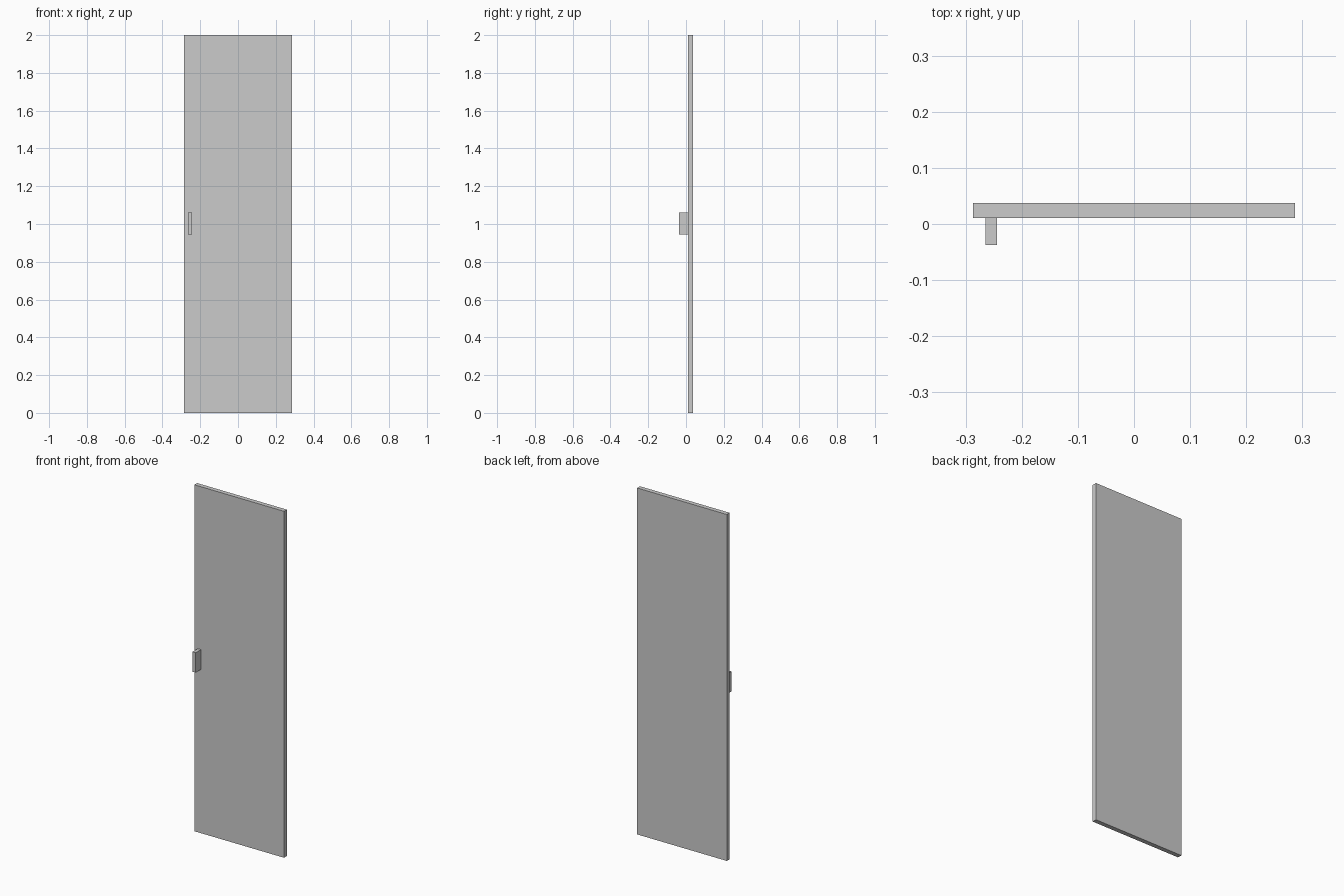
import bpy

if "Cube" in bpy.data.objects:
    bpy.data.objects.remove(bpy.data.objects["Cube"])


def box(name, x, y, z):
    """Flat-faced box spanning the given (min, max) ranges."""
    spans = (x, y, z)
    bpy.ops.mesh.primitive_cube_add(size=1, location=[(a + b) / 2 for a, b in spans])
    obj = bpy.context.object
    obj.name = name
    obj.scale = [b - a for a, b in spans]
    bpy.ops.object.transform_apply(location=False, rotation=False, scale=True)
    return obj


# Door panel
box("door_panel", (-0.2865, 0.2865), (0.011, 0.037), (0, 2))

# Pull handle, standing off the front face near the left edge
box("door_handle", (-0.2645, -0.2445), (-0.037, 0.011), (0.945, 1.06))
